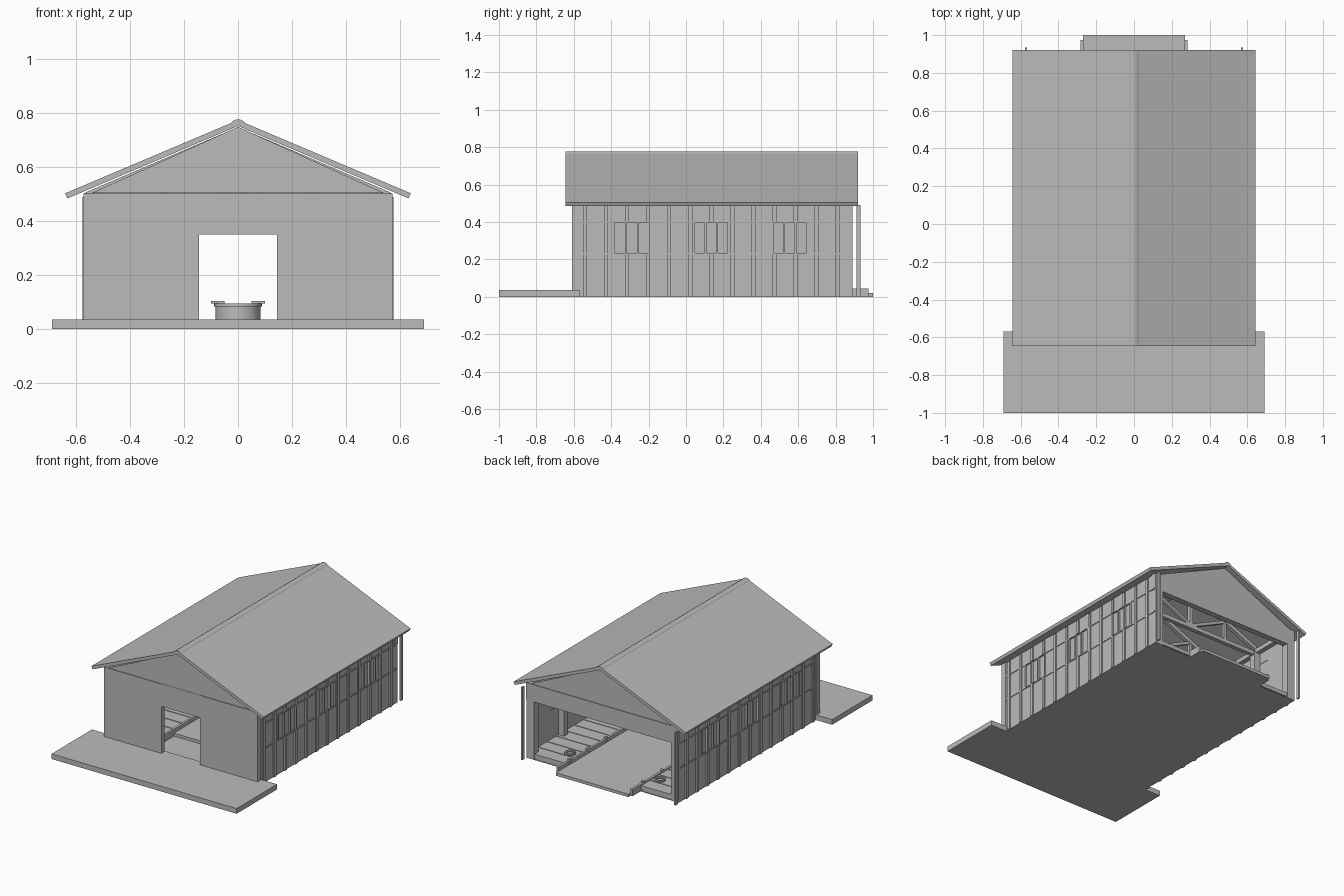
import bpy
import bmesh
import math
from mathutils import Vector

cube = bpy.data.objects.get("Cube")
if cube:
    bpy.data.objects.remove(cube, do_unlink=True)

grey = bpy.data.materials.new("plain_grey")
grey.use_nodes = True
TONE = (0.5, 0.5, 0.5, 1)
grey.diffuse_color = TONE
grey.node_tree.nodes["Principled BSDF"].inputs["Base Color"].default_value = TONE


def finish(name, bm):
    mesh = bpy.data.meshes.new(name)
    bm.to_mesh(mesh)
    bm.free()
    mesh.materials.append(grey)
    obj = bpy.data.objects.new(name, mesh)
    bpy.context.collection.objects.link(obj)
    return obj


def boxes(name, spans):
    """One object from boxes given as (x0, x1, y0, y1, z0, z1)."""
    bm = bmesh.new()
    for x0, x1, y0, y1, z0, z1 in spans:
        verts = bmesh.ops.create_cube(bm, size=1)["verts"]
        for v in verts:
            v.co = Vector(((x0 + x1) / 2 + v.co.x * (x1 - x0),
                           (y0 + y1) / 2 + v.co.y * (y1 - y0),
                           (z0 + z1) / 2 + v.co.z * (z1 - z0)))
    return finish(name, bm)


def prism(name, profile, y0, y1):
    """Extrude an x-z profile along y."""
    bm = bmesh.new()
    face = bm.faces.new([bm.verts.new((x, y0, z)) for x, z in profile])
    new = bmesh.ops.extrude_face_region(bm, geom=[face])["geom"]
    for v in new:
        if isinstance(v, bmesh.types.BMVert):
            v.co.y = y1
    bmesh.ops.recalc_face_normals(bm, faces=bm.faces)
    return finish(name, bm)


def strut(name, a, b, y, w):
    """Square bar between two x-z points."""
    a, b = Vector(a), Vector(b)
    d = (b - a).normalized() * w / 2
    n = Vector((-d.y, d.x))
    return prism(name, [a + n, b + n, b - n, a - n], y - w / 2, y + w / 2)


def cylinder(name, x, y, z0, z1, r, sides=24):
    bm = bmesh.new()
    bmesh.ops.create_cone(bm, cap_ends=True, segments=sides, radius1=r, radius2=r, depth=z1 - z0)
    bmesh.ops.translate(bm, verts=bm.verts, vec=(x, y, (z0 + z1) / 2))
    obj = finish(name, bm)
    bpy.ops.object.select_all(action="DESELECT")
    obj.select_set(True)
    bpy.context.view_layer.objects.active = obj
    bpy.ops.object.shade_smooth_by_angle()
    return obj


def both(x0, x1, *rest):
    """The same box on both sides."""
    return [(x0, x1, *rest), (-x1, -x0, *rest)]


FRONT, BACK = -0.61, 0.89

# Ground: front apron, central ramp with curbs, underside sheet facing down
boxes("front_apron", [(-0.69, 0.69, -1, -0.57, 0, 0.035)])
boxes("central_ramp", [(-0.27, 0.27, -0.3, 1, 0, 0.02)])
boxes("ramp_curbs", both(0.268, 0.284, -0.57, 0.975, 0, 0.045))
bm = bmesh.new()
bm.faces.new([bm.verts.new(c) for c in
              ((-0.57, FRONT, 0), (-0.57, BACK, 0), (0.57, BACK, 0), (0.57, FRONT, 0))])
finish("underside_sheet", bm)

# Plank platforms along both walls
planks = []
count = 15
pitch = (BACK + 0.57) / count
for i in range(count):
    y = -0.57 + i * pitch
    planks += both(0.28, 0.56, y, y + pitch - 0.006, 0.01, 0.037)
boxes("platform_planks", planks)
boxes("platform_base", both(0.29, 0.56, -0.57, 0.88, 0, 0.02))

# Front wall around the doorway, and the lintel panel
boxes("front_wall", both(0.145, 0.573, FRONT, -0.575, 0, 0.502))
boxes("front_lintel", [(-0.145, 0.145, FRONT + 0.003, -0.578, 0.35, 0.502)])

# Gables
TRIANGLE = [(-0.54, 0.505), (0.54, 0.505), (0, 0.75)]
prism("front_gable", TRIANGLE, FRONT, -0.58)
prism("back_gable", TRIANGLE, 0.86, BACK - 0.005)
boxes("back_beam", [(-0.57, 0.57, 0.85, BACK, 0.39, 0.505)])
boxes("back_corner_posts", both(0.51, 0.565, 0.84, BACK, 0, 0.5))

# Side walls with three window openings each
windows = [(-0.39, -0.19), (0.04, 0.23), (0.46, 0.65)]
wall = both(0.552, 0.568, FRONT, BACK, 0, 0.23) + both(0.552, 0.568, FRONT, BACK, 0.395, 0.5)
edges = [FRONT] + [y for pair in windows for y in pair] + [BACK]
for y0, y1 in zip(edges[::2], edges[1::2]):
    wall += both(0.552, 0.568, y0, y1, 0.23, 0.395)
boxes("side_walls", wall)
panes, bars = [], []
for y0, y1 in windows:
    panes += both(0.555, 0.56, y0, y1, 0.23, 0.395)
    for t in (0.02, 0.34, 0.66, 0.98):
        y = y0 + (y1 - y0) * t
        bars += both(0.553, 0.573, y - 0.005, y + 0.005, 0.23, 0.395)
boxes("window_panes", panes)
boxes("window_bars", bars)

# Upright battens, broken at the windows, and horizontal rails
battens = []
for i in range(14):
    y = -0.54 + i * 0.1125
    in_window = any(a - 0.01 < y < b + 0.01 for a, b in windows)
    for z0, z1 in ([(0, 0.23), (0.395, 0.49)] if in_window else [(0, 0.49)]):
        battens += both(0.566, 0.577, y - 0.011, y + 0.011, z0, z1)
boxes("wall_battens", battens)
rails = []
for z in (0.23, 0.398):
    rails += both(0.566, 0.573, -0.58, 0.88, z - 0.004, z + 0.004)
boxes("wall_rails", rails)

# Roof slopes and ridge cap
for side, s in (("left", 1), ("right", -1)):
    prism(side + "_roof_slope",
          [(0, 0.775), (s * 0.642, 0.503), (s * 0.633, 0.484), (0, 0.753)], -0.645, 0.92)
prism("ridge_cap", [(-0.025, 0.765), (-0.02, 0.771), (-0.008, 0.777), (0.008, 0.777),
                    (0.02, 0.771), (0.025, 0.765)], -0.645, 0.92)

# Roof trusses on wall posts
for y in (-0.17, 0.21, 0.55):
    strut("truss_chord", (-0.55, 0.47), (0.55, 0.47), y, 0.028)
    strut("truss_king_post", (0, 0.47), (0, 0.74), y, 0.024)
    for s in (-1, 1):
        strut("truss_rafter", (s * 0.56, 0.495), (0, 0.735), y, 0.026)
        strut("truss_web", (0, 0.48), (s * 0.28, 0.61), y, 0.02)
        strut("truss_hanger", (s * 0.28, 0.47), (s * 0.28, 0.61), y, 0.02)
    boxes("wall_posts", both(0.51, 0.552, y - 0.022, y + 0.022, 0.03, 0.48))
boxes("wall_plates", both(0.52, 0.56, -0.58, 0.86, 0.47, 0.5))

# Mooring posts and rings on the platforms
for s in (-1, 1):
    for y in (0.46, 0.65, 0.85):
        cylinder("edge_bollard", s * 0.275, y, 0.03, 0.055, 0.012, 12)
    bpy.ops.mesh.primitive_torus_add(location=(s * 0.335, 0.755, 0.044), major_radius=0.028,
                                     minor_radius=0.008, major_segments=20, minor_segments=8)
    ring = bpy.context.object
    ring.name = "deck_ring"
    ring.data.materials.append(grey)
    bpy.ops.object.shade_smooth_by_angle()

# Round drum with lid and two side plates
cylinder("drum_body", 0, -0.1, 0.02, 0.082, 0.083)
cylinder("drum_lid", 0, -0.1, 0.082, 0.094, 0.09)
boxes("drum_plates", both(0.05, 0.1, -0.13, -0.07, 0.094, 0.104))
